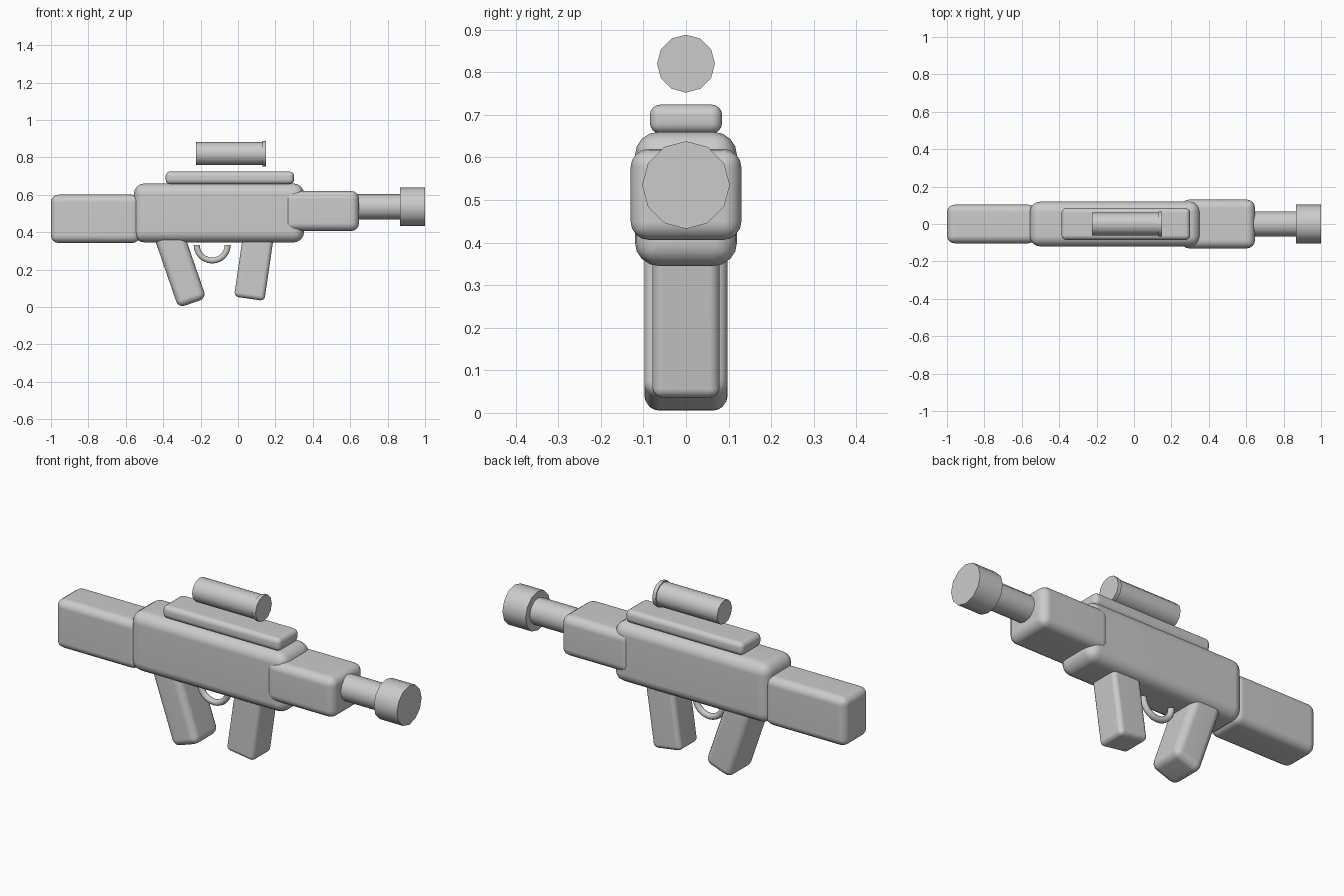
import bpy, bmesh, math
from mathutils import Matrix, Vector

cube = bpy.data.objects.get("Cube")
if cube:
    bpy.data.objects.remove(cube, do_unlink=True)

grey = bpy.data.materials.new("plain grey")
grey.use_nodes = True
COLOUR = (0.6, 0.6, 0.6, 1)
grey.diffuse_color = COLOUR
grey.node_tree.nodes["Principled BSDF"].inputs["Base Color"].default_value = COLOUR


def finish(name, bm):
    """Turn a bmesh into a smooth shaded object with flat main faces."""
    bmesh.ops.recalc_face_normals(bm, faces=bm.faces)
    mesh = bpy.data.meshes.new(name)
    bm.to_mesh(mesh)
    bm.free()
    mesh.materials.append(grey)
    obj = bpy.data.objects.new(name, mesh)
    bpy.context.collection.objects.link(obj)
    bpy.ops.object.select_all(action='DESELECT')
    obj.select_set(True)
    bpy.context.view_layer.objects.active = obj
    bpy.ops.object.shade_smooth_by_angle(angle=math.radians(40))
    normals = obj.modifiers.new("flat faces", 'WEIGHTED_NORMAL')
    normals.keep_sharp = True
    return obj


def rounded_box(name, x, y, z, radius):
    """Box from x and z ranges and half depth y, with rounded edges."""
    bm = bmesh.new()
    size = (x[1] - x[0], 2 * y, z[1] - z[0], 1)
    centre = Vector((sum(x) / 2, 0, sum(z) / 2))
    bmesh.ops.create_cube(bm, size=1, matrix=Matrix.Translation(centre) @ Matrix.Diagonal(size))
    bmesh.ops.bevel(bm, geom=bm.edges[:], offset=radius, segments=4,
                    profile=0.5, affect='EDGES', clamp_overlap=True)
    return finish(name, bm)


def grip(name, bottom, angle, width, depth, length, radius):
    """Rounded box hanging from the body, tilted about its bottom centre."""
    obj = rounded_box(name, (-width / 2, width / 2), depth, (0, length), radius)
    turn = Matrix.Rotation(math.radians(angle), 4, 'Y')
    obj.data.transform(Matrix.Translation((bottom[0], 0, bottom[1])) @ turn)


def tube(name, x, z, radius):
    """Twelve sided cylinder lying along x."""
    bm = bmesh.new()
    place = Matrix.Translation((sum(x) / 2, 0, z)) @ Matrix.Rotation(math.pi / 2, 4, 'Y')
    bmesh.ops.create_cone(bm, cap_ends=True, segments=12, radius1=radius, radius2=radius,
                          depth=x[1] - x[0], matrix=place)
    finish(name, bm)


# Main housing
rounded_box("stock", (-1, -0.525), 0.103, (0.342, 0.6), 0.04)
rounded_box("body", (-0.557, 0.353), 0.12, (0.345, 0.66), 0.056)
rounded_box("fore_end", (0.25, 0.647), 0.13, (0.406, 0.62), 0.043)
rounded_box("top_rail", (-0.387, 0.3), 0.085, (0.656, 0.724), 0.025)

# Grips
grip("rear_grip", (-0.244, 0.021), -19, 0.158, 0.098, 0.4, 0.036)
grip("front_grip", (0.06, 0.044), 8.3, 0.164, 0.079, 0.38, 0.024)

# Barrel and sight
tube("barrel", (0.6, 0.9), 0.535, 0.068)
tube("muzzle", (0.865, 1), 0.535, 0.103)
tube("sight_tube", (-0.225, 0.14), 0.82, 0.062)
tube("sight_rim", (0.13, 0.15), 0.82, 0.068)

# Trigger guard: a small circle spun through half a turn
bm = bmesh.new()
ring = bmesh.ops.create_circle(bm, cap_ends=True, segments=12, radius=0.016,
                               matrix=Matrix.Translation((-0.221, 0, 0.331)))
bmesh.ops.spin(bm, geom=bm.faces[:] + bm.edges[:] + bm.verts[:], cent=(-0.138, 0, 0.331),
               axis=(0, -1, 0), angle=math.pi, steps=12, use_duplicate=False)
finish("trigger_guard", bm)
